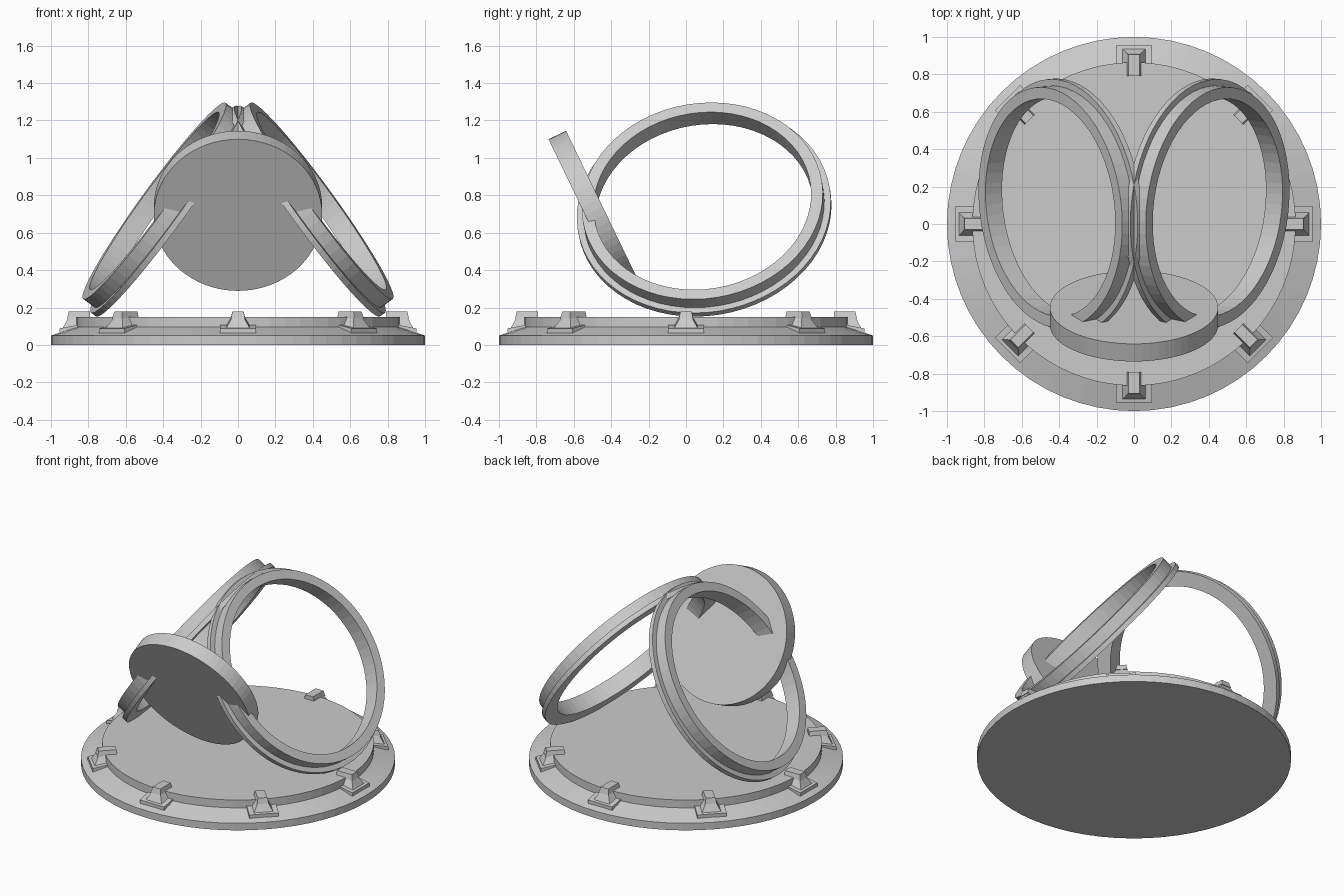
import bpy, bmesh, math
from mathutils import Vector, Matrix

if "Cube" in bpy.data.objects:
    bpy.data.objects.remove(bpy.data.objects["Cube"])

grey = bpy.data.materials.new("plain_grey")
grey.diffuse_color = (0.6, 0.6, 0.6, 1)
grey.use_nodes = True
grey.node_tree.nodes["Principled BSDF"].inputs["Base Color"].default_value = grey.diffuse_color


def make(name, bm, matrix=Matrix()):
    bmesh.ops.recalc_face_normals(bm, faces=bm.faces)
    me = bpy.data.meshes.new(name)
    bm.to_mesh(me)
    bm.free()
    me.transform(matrix)
    me.materials.append(grey)
    ob = bpy.data.objects.new(name, me)
    bpy.context.collection.objects.link(ob)
    return ob


def lathe(profile, n=64, closed=False):
    """Spin an (r, z) profile about z; open profiles get end caps."""
    bm = bmesh.new()
    loops = [[bm.verts.new((r * math.cos(2 * math.pi * i / n),
                            r * math.sin(2 * math.pi * i / n), z))
              for i in range(n)] for r, z in profile]
    pairs = list(zip(loops, loops[1:]))
    if closed:
        pairs.append((loops[-1], loops[0]))
    else:
        bm.faces.new(loops[0])
        bm.faces.new(loops[-1])
    for a, b in pairs:
        for i in range(n):
            j = (i + 1) % n
            bm.faces.new((a[i], a[j], b[j], b[i]))
    return bm


def frustum(bm, lower, upper):
    """Block between two rectangles (r0, r1, z0, z1, half width)."""
    rings = []
    for r0, r1, z0, z1, w in (lower, upper):
        rings.append([bm.verts.new(p) for p in
                      ((r0, -w, z0), (r1, -w, z1), (r1, w, z1), (r0, w, z0))])
    a, b = rings
    bm.faces.new(a)
    bm.faces.new(b)
    for i in range(4):
        j = (i + 1) % 4
        bm.faces.new((a[i], a[j], b[j], b[i]))


def frame(centre, axis):
    rot = Vector(axis).to_track_quat('Z', 'Y').to_matrix().to_4x4()
    return Matrix.Translation(centre) @ rot


# stepped round base with a sloping rim
make("base", lathe([(1, 0), (1, .05), (.865, .095), (.865, .15)]))

# eight clips around the rim
for k in range(8):
    bm = bmesh.new()
    frustum(bm, (.85, .955, .08, .05, .095), (.85, .955, .108, .088, .095))  # foot
    frustum(bm, (.855, .94, .1, .085, .065), (.86, .91, .152, .14, .035))   # neck
    frustum(bm, (.79, .915, .148, .14, .038), (.79, .905, .178, .178, .03))  # tab
    make("clip", bm, Matrix.Rotation(k * math.pi / 4, 4, 'Z'))

# two leaning rings, each a band with a wider flange on the inner side
section = [(.585, -.055), (.683, -.055), (.683, -.022),
           (.648, -.022), (.648, .055), (.585, .055)]
for s, side in ((1, "right"), (-1, "left")):
    make(side + "_ring", lathe(section, closed=True),
         frame((s * .403, .093, .738), (s * .805, -.105, .584)))

# tilted disc at the front
make("tilted_disc", lathe([(.45, -.052), (.45, .052)]),
     frame((0, -.4925, .717), (0, -.9, -.434)))
